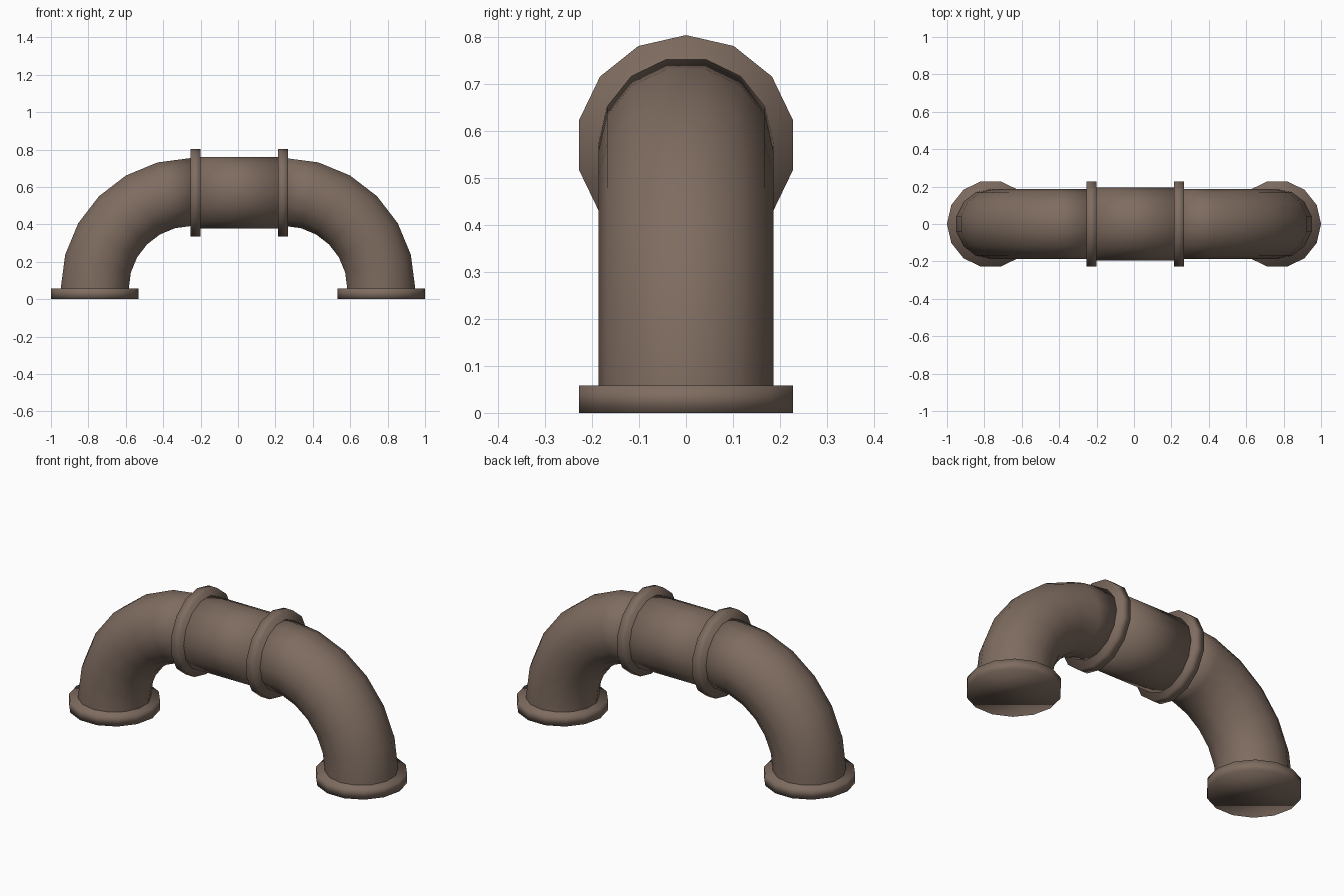
import bpy, bmesh, math
from mathutils import Vector

if "Cube" in bpy.data.objects:
    bpy.data.objects.remove(bpy.data.objects["Cube"])

SIDES = 14
HEIGHT = 0.57      # axis height of the straight section
FOOT_X = 0.766     # axis of the feet
BEND_X, BEND_Z = 0.25, 0.057
BEND_R = FOOT_X - BEND_X

mat = bpy.data.materials.new("brown pipe")
mat.diffuse_color = (0.21, 0.15, 0.117, 1)
mat.use_nodes = True
mat.node_tree.nodes["Principled BSDF"].inputs["Base Color"].default_value = mat.diffuse_color


def sweep(name, rings, radius, phase, capped):
    """Skin 14-sided rings; each ring is (centre, in-plane radial direction)."""
    bm = bmesh.new()
    loops = []
    for centre, radial in rings:
        loop = []
        for i in range(SIDES):
            a = 2 * math.pi * (i + phase) / SIDES
            p = centre + radius * (radial * math.cos(a) + Vector((0, 1, 0)) * math.sin(a))
            loop.append(bm.verts.new(p))
        loops.append(loop)
    for a, b in zip(loops, loops[1:]):
        for i in range(SIDES):
            j = (i + 1) % SIDES
            bm.faces.new((a[i], a[j], b[j], b[i]))
    if capped:
        bm.faces.new(loops[0])
        bm.faces.new(loops[-1])
    bmesh.ops.recalc_face_normals(bm, faces=bm.faces)
    for f in bm.faces:
        f.smooth = True
    mesh = bpy.data.meshes.new(name)
    bm.to_mesh(mesh)
    bm.free()
    mesh.materials.append(mat)
    obj = bpy.data.objects.new(name, mesh)
    bpy.context.collection.objects.link(obj)
    return obj


UP, SIDE = Vector((0, 0, 1)), Vector((1, 0, 0))

# straight middle pipe, flat side up
sweep("middle_pipe", [(Vector((x, 0, HEIGHT)), UP) for x in (-0.23, 0.24)],
      0.196, 0.5, True)

# coupling rings, corner up
for name, x0, x1 in (("left_coupling", -0.254, -0.2), ("right_coupling", 0.213, 0.267)):
    sweep(name, [(Vector((x, 0, HEIGHT)), UP) for x in (x0, x1)], 0.234, 0, True)

for name, s in (("left", -1), ("right", 1)):
    # quarter-circle elbow in six steps
    rings = []
    for k in range(7):
        t = math.radians(15 * k)
        d = Vector((s * math.cos(t), 0, math.sin(t)))
        rings.append((Vector((s * BEND_X, 0, BEND_Z)) + d * BEND_R, d))
    rings.insert(0, (Vector((s * FOOT_X, 0, 0.03)), SIDE * s))
    sweep(name + "_elbow", rings, 0.1865, 0.5, True)
    # foot flange
    sweep(name + "_foot_flange", [(Vector((s * FOOT_X, 0, z)), SIDE) for z in (0, 0.058)],
          0.234, 0, True)
